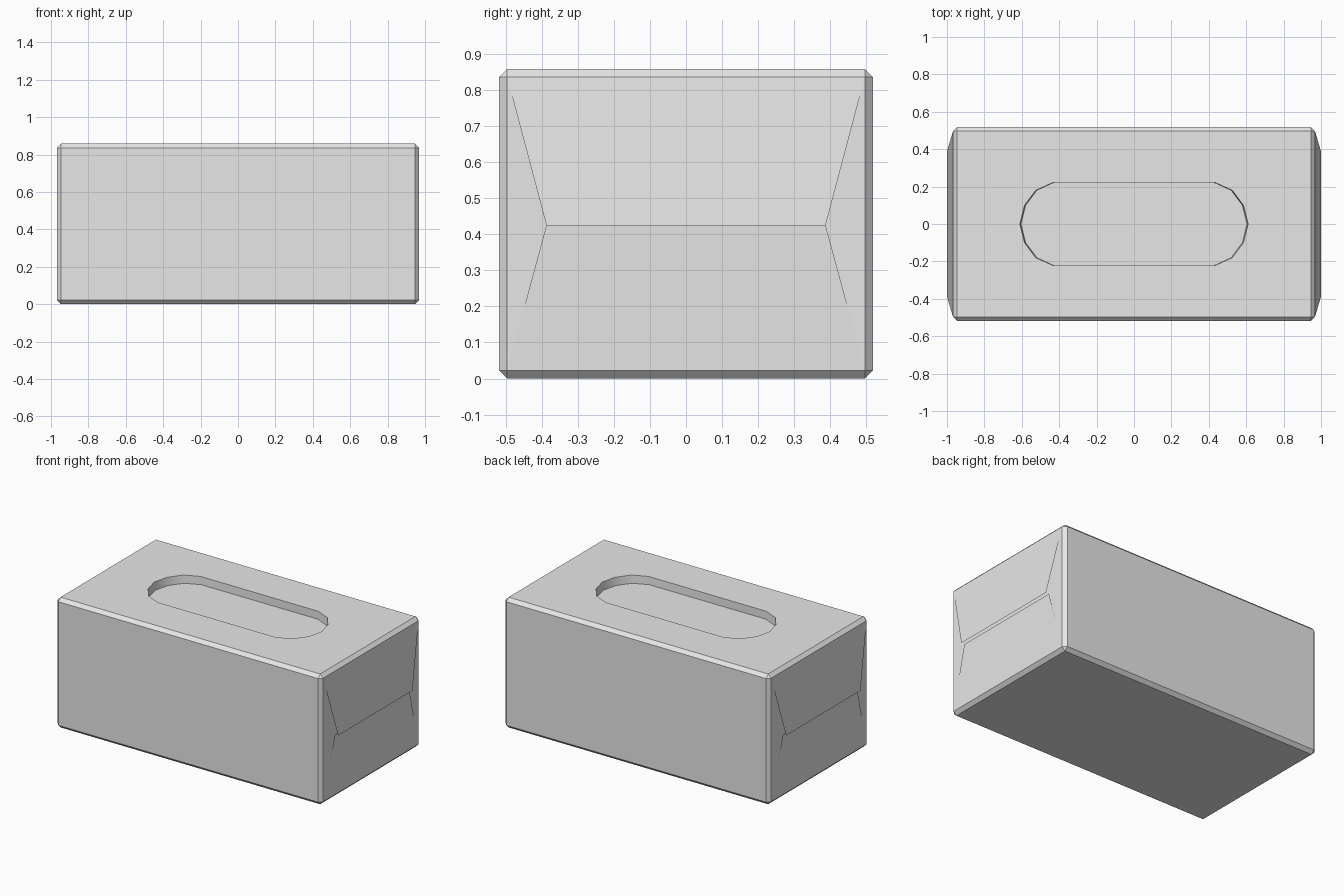
import bpy
import bmesh

cube = bpy.data.objects.get("Cube")
if cube:
    bpy.data.objects.remove(cube, do_unlink=True)

grey = bpy.data.materials.new("light grey card")
grey.use_nodes = True
grey.diffuse_color = (0.8, 0.8, 0.8, 1)
grey.node_tree.nodes["Principled BSDF"].inputs["Base Color"].default_value = (0.8, 0.8, 0.8, 1)

HALF_X, HALF_Y, HEIGHT, CHAMFER = 0.968, 0.518, 0.858, 0.022


def add_object(name, bm):
    mesh = bpy.data.meshes.new(name)
    bm.to_mesh(mesh)
    bm.free()
    mesh.materials.append(grey)
    obj = bpy.data.objects.new(name, mesh)
    bpy.context.collection.objects.link(obj)
    return obj


# Box body with chamfered edges
bm = bmesh.new()
bmesh.ops.create_cube(bm, size=1)
for v in bm.verts:
    v.co = (v.co.x * 2 * HALF_X, v.co.y * 2 * HALF_Y, (v.co.z + 0.5) * HEIGHT)
bmesh.ops.bevel(bm, geom=bm.edges[:], offset=CHAMFER, segments=1,
                affect='EDGES', profile=0.5)
body = add_object("box_body", bm)

# Rounded slot cutter, slightly narrower at the bottom
quarter = [(0.61, 0), (0.585, 0.1), (0.525, 0.18), (0.43, 0.223)]
right_end = [(x, -y) for x, y in reversed(quarter[1:])] + quarter
outline = right_end + [(-x, -y) for x, y in right_end]
bm = bmesh.new()
rings = []
for z, scale in ((HEIGHT - 0.053, 0.99), (HEIGHT + 0.04, 1.008)):
    rings.append([bm.verts.new((x * scale, y, z)) for x, y in outline])
low, high = rings
bm.faces.new(low[::-1])
bm.faces.new(high)
count = len(outline)
for i in range(count):
    j = (i + 1) % count
    bm.faces.new((low[i], low[j], high[j], high[i]))
cutter = add_object("slot_cutter", bm)
cutter.hide_render = True

# Sink the slot into the top
cut = body.modifiers.new("slot", 'BOOLEAN')
cut.operation = 'DIFFERENCE'
cut.solver = 'EXACT'
cut.object = cutter
bpy.context.view_layer.objects.active = body
body.select_set(True)
bpy.ops.object.modifier_apply(modifier=cut.name)
bpy.data.objects.remove(cutter, do_unlink=True)
bpy.ops.object.shade_smooth_by_angle()

# Folded end flaps: thin sheets hinged on the top and bottom edges
hinge_y = HALF_Y - CHAMFER
for side, side_name in ((1, "left"), (-1, "right")):
    for name, hinge_z, tip_x in (("upper", HEIGHT - CHAMFER, 1.0),
                                 ("lower", CHAMFER, 0.977)):
        bm = bmesh.new()
        corners = [(HALF_X, -hinge_y, hinge_z), (HALF_X, hinge_y, hinge_z),
                   (tip_x, 0.387, 0.425), (tip_x, -0.387, 0.425)]
        face = bm.faces.new([bm.verts.new((side * x, y, z)) for x, y, z in corners])
        face.normal_update()
        if face.normal.x * side < 0:
            face.normal_flip()
        add_object(f"{side_name}_{name}_flap", bm)
